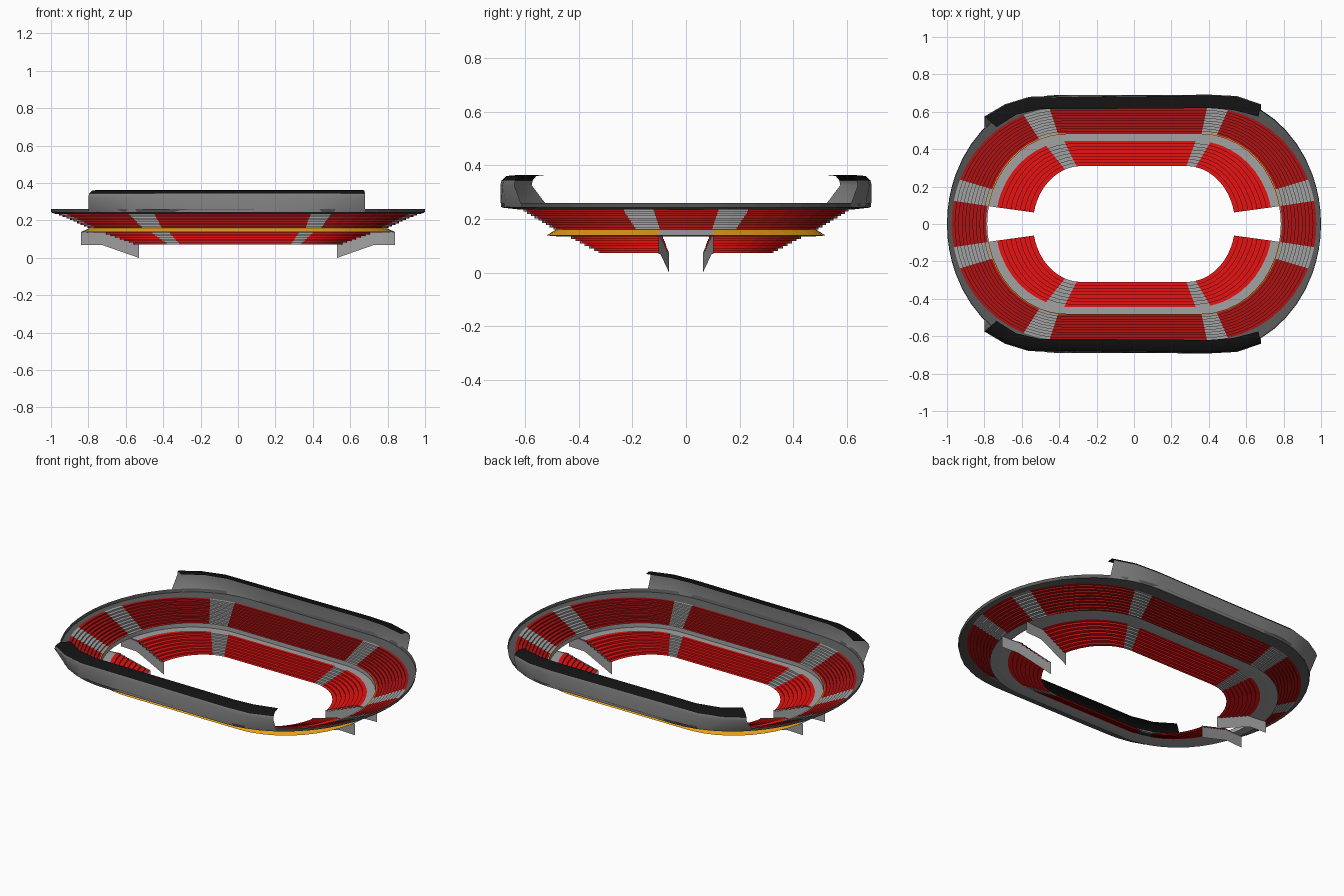
import bpy, math

if "Cube" in bpy.data.objects:
    bpy.data.objects.remove(bpy.data.objects["Cube"])

def mat(name, r, g, b):
    m = bpy.data.materials.new(name)
    m.diffuse_color = (r, g, b, 1)
    m.use_nodes = True
    m.node_tree.nodes["Principled BSDF"].inputs["Base Color"].default_value = m.diffuse_color
    return m

RED = mat("lower seat red", 0.80, 0.006, 0.006)
DEEP = mat("upper seat red", 0.42, 0.006, 0.006)
GREY = mat("concrete grey", 0.36, 0.36, 0.36)
RIMC = mat("rim dark grey", 0.10, 0.10, 0.10)
WALL = mat("wall grey", 0.22, 0.22, 0.22)
BLACK = mat("roof black", 0.006, 0.006, 0.006)
GOLD = mat("fascia orange", 0.80, 0.35, 0.01)

def make(name, verts, faces, mats, idx=None):
    me = bpy.data.meshes.new(name)
    me.from_pydata(verts, [], faces)
    for m in mats:
        me.materials.append(m)
    if idx:
        me.polygons.foreach_set("material_index", idx)
    me.update()
    ob = bpy.data.objects.new(name, me)
    bpy.context.collection.objects.link(ob)
    return ob

# Stations around the oval: (side, angle from the long axis); the straights join the halves
GATE, STAIR = 11.5, 22.5
R_AISLE, L_AISLE = (79, 90), (70, 84)

def half(a0, a1, n):
    return [a0 + (a1 - a0) * i / n for i in range(n)]

quad_r = [0, 6, GATE, 17] + half(STAIR, 79, 7) + [79, 84, 90]
quad_l = [0, 6, GATE, 17] + half(STAIR, 70, 6) + [70, 77, 84, 90]
right = [-a for a in reversed(quad_r)] + quad_r[1:]
left = [a for a in reversed(quad_l)] + [-a for a in quad_l[1:]]
STATIONS = [(1, a) for a in right] + [(-1, a) for a in left]

def point(station, ring):
    """ring = (half length, half width, half straight, z)"""
    side, a = station
    X, Y, L, z = ring
    a = math.radians(a)
    return (side * (L + (X - L) * math.cos(a)), Y * math.sin(a), z)

def zone(s, t):
    """Which part of the plan a segment belongs to."""
    if s[0] != t[0]:
        return "seats"
    a = abs(s[1] + t[1]) / 2
    lo, hi = R_AISLE if s[0] > 0 else L_AISLE
    if a < GATE:
        return "gate"
    if a < STAIR:
        return "end_aisle"
    return "aisle" if lo < a < hi else "seats"

def sweep(name, rings, mats, rule):
    """Skin rings around the oval; rule(zone, band) gives a material index or None for a gap."""
    n, verts, faces, idx = len(STATIONS), [], [], []
    for r in rings:
        verts += [point(s, r) for s in STATIONS]
    for i in range(n):
        j = (i + 1) % n
        zn = zone(STATIONS[i], STATIONS[j])
        for k in range(len(rings) - 1):
            m = rule(zn, k)
            if m is not None:
                faces.append((k*n + i, (k+1)*n + i, (k+1)*n + j, k*n + j))
                idx.append(m)
    return make(name, verts, faces, mats, idx)

def steps(a, b, rows):
    """Stepped terrace rings between two rings."""
    out = []
    for k in range(rows):
        z = a[3] + (b[3] - a[3]) * k / (rows - 1)
        for t in (k / rows, (k + 1) / rows):
            out.append(tuple(a[c] + (b[c] - a[c]) * t for c in range(3)) + (z,))
    return out

# Lower tier, open at the two end gates
sweep("lower_tier", steps((0.54, 0.31, 0.28, 0.072), (0.74, 0.445, 0.33, 0.135), 8), [RED, GREY],
      lambda zn, k: {"gate": None, "aisle": 1}.get(zn, 0))

# Walkway between tiers with its low back wall
sweep("walkway", [(0.74, 0.445, 0.33, 0.135), (0.785, 0.48, 0.36, 0.135), (0.785, 0.48, 0.36, 0.16)],
      [GREY], lambda zn, k: None if zn == "gate" and k == 0 else 0)

# Ledge under the upper tier, and the sloping orange fascia on it
sweep("ledge", [(0.785, 0.48, 0.36, 0.135), (0.84, 0.52, 0.37, 0.138)], [GREY], lambda zn, k: 0)
sweep("fascia", [(0.787, 0.482, 0.36, 0.162), (0.84, 0.52, 0.37, 0.138)], [GOLD, GREY],
      lambda zn, k: 1 if zn == "gate" else 0)

# Upper tier, full ring
sweep("upper_tier", steps((0.785, 0.48, 0.36, 0.16), (0.975, 0.62, 0.39, 0.235), 10), [DEEP, GREY],
      lambda zn, k: 1 if "aisle" in zn else 0)

# Outer rim: shelf and upstand
sweep("outer_rim", [(0.975, 0.62, 0.39, 0.235), (0.998, 0.685, 0.40, 0.242), (1.0, 0.69, 0.40, 0.26)],
      [RIMC], lambda zn, k: 0)

# Gate side walls, sloping down to the pitch
gate_profile = [(0.84, 0.103, 0.138), (0.84, 0.103, 0.07), (0.73, 0.096, 0.07),
                (0.53, 0.063, 0.0), (0.53, 0.063, 0.073), (0.71, 0.094, 0.138)]
for sx, e in ((1, "right"), (-1, "left")):
    for sy, f in ((1, "back"), (-1, "front")):
        make(f"gate_wall_{e}_{f}", [(sx*x, sy*y, z) for x, y, z in gate_profile],
             [tuple(range(6))], [GREY])

# Side roofs: leaning back wall curving into a canopy
eave = [(-0.80, 0.575), (-0.69, 0.64), (-0.56, 0.68), (-0.3, 0.683), (0.05, 0.687),
        (0.4, 0.692), (0.55, 0.684), (0.68, 0.64)]
lip = [(-0.735, 0.518), (-0.63, 0.585), (-0.5, 0.615), (-0.3, 0.615), (0.05, 0.617),
       (0.4, 0.62), (0.53, 0.61), (0.665, 0.575)]

def rim_y(x):
    d = max(0, abs(x) - 0.4) / 0.6
    return 0.69 * math.sqrt(1 - d * d)

for sy, f in ((1, "back"), (-1, "front")):
    rows = [[(x, rim_y(x), 0.245) for x, y in eave],
            [(x, y, 0.325) for x, y in eave]]
    for t, z in ((0.06, 0.343), (0.3, 0.36), (1, 0.364)):
        rows.append([(a[0] + (b[0]-a[0])*t, a[1] + (b[1]-a[1])*t, z) for a, b in zip(eave, lip)])
    n = len(eave)
    verts = [(x, sy*y, z) for r in rows for x, y, z in r]
    for name, ks, m in (("back_wall", (0, 1), WALL), ("canopy", (2, 3), BLACK)):
        faces = []
        for k in ks:
            for i in range(n - 1):
                q = (k*n + i, k*n + i + 1, (k+1)*n + i + 1, (k+1)*n + i)
                faces.append(q if sy < 0 else q[::-1])
        used = sorted({v for q in faces for v in q})
        remap = {v: i for i, v in enumerate(used)}
        ob = make(f"{name}_{f}", [verts[v] for v in used],
                  [tuple(remap[v] for v in q) for q in faces], [m])
        ob.data.polygons.foreach_set("use_smooth", [True] * len(faces))
